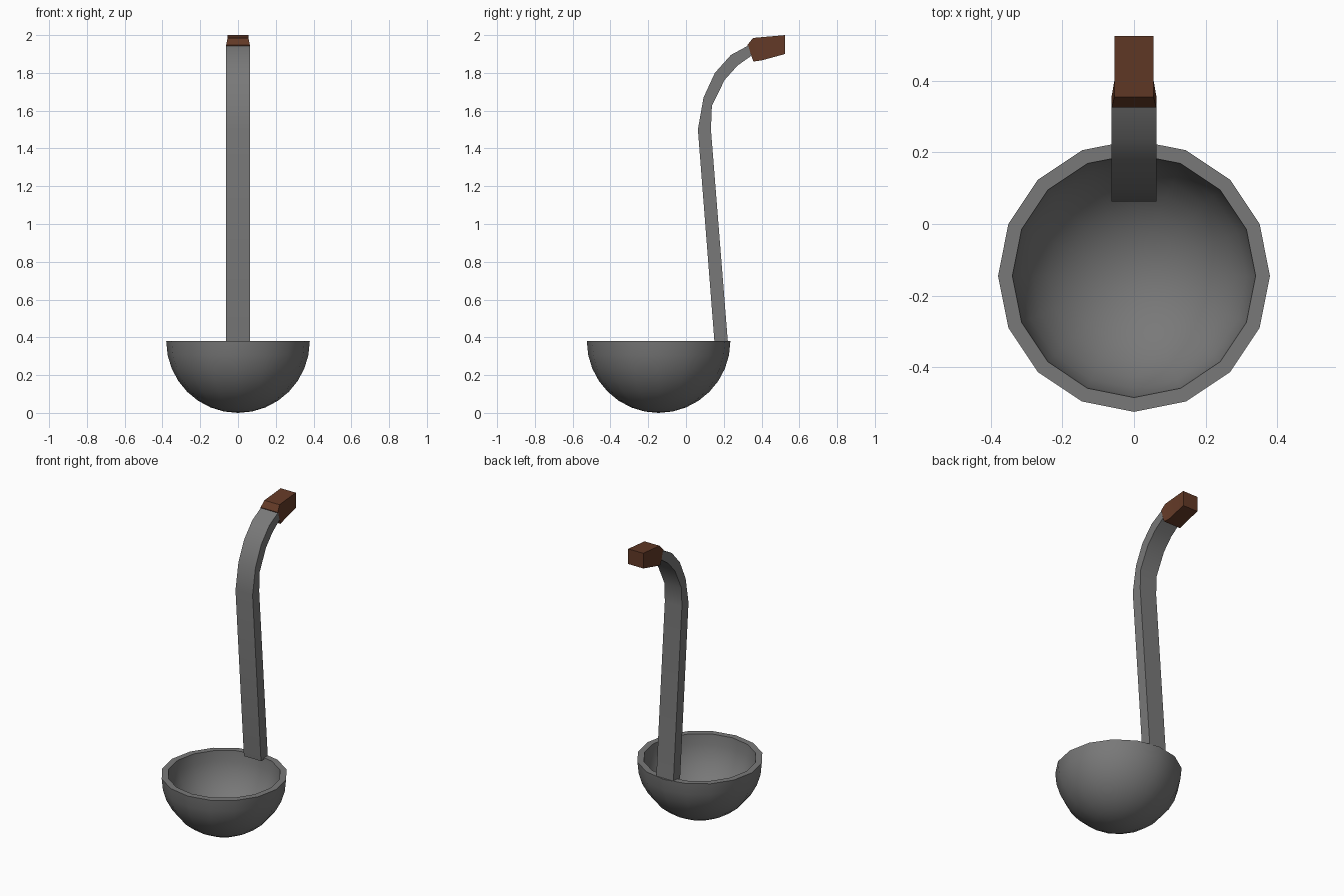
import bpy, bmesh, math

if "Cube" in bpy.data.objects:
    bpy.data.objects.remove(bpy.data.objects["Cube"])


def make_material(name, color):
    mat = bpy.data.materials.new(name)
    mat.diffuse_color = color
    mat.use_nodes = True
    mat.node_tree.nodes["Principled BSDF"].inputs["Base Color"].default_value = mat.diffuse_color
    return mat


STEEL = make_material("dark_steel", (0.19, 0.19, 0.19, 1))
WOOD = make_material("dark_wood", (0.125, 0.042, 0.02, 1))


def finish(bm, name, mat):
    bmesh.ops.recalc_face_normals(bm, faces=bm.faces)
    mesh = bpy.data.meshes.new(name)
    bm.to_mesh(mesh)
    bm.free()
    mesh.materials.append(mat)
    ob = bpy.data.objects.new(name, mesh)
    bpy.context.collection.objects.link(ob)
    bpy.ops.object.select_all(action='DESELECT')
    ob.select_set(True)
    bpy.context.view_layer.objects.active = ob
    bpy.ops.object.shade_smooth_by_angle(angle=math.radians(30))


def loft(name, sections, mat):
    """Sections: (outer y, outer z, inner y, inner z, half width)."""
    bm = bmesh.new()
    rings = [[bm.verts.new(p) for p in
              ((-w, ya, za), (w, ya, za), (w, yb, zb), (-w, yb, zb))]
             for ya, za, yb, zb, w in sections]
    for a, b in zip(rings, rings[1:]):
        for i in range(4):
            j = (i + 1) % 4
            bm.faces.new((a[i], a[j], b[j], b[i]))
    bm.faces.new(rings[0])
    bm.faces.new(rings[-1])
    finish(bm, name, mat)


# Bowl: thick half-sphere shell, lathed in 16 sides
R_OUT, R_IN, CY, STEPS = 0.38, 0.34, -0.145, 8
bm = bmesh.new()
angles = [math.pi / 2 * i / STEPS for i in range(STEPS + 1)]
profile = [(R_OUT * math.sin(a), R_OUT - R_OUT * math.cos(a)) for a in angles]
profile += [(R_IN * math.sin(a), R_OUT - R_IN * math.cos(a)) for a in reversed(angles)]
verts = [bm.verts.new((r, CY, z)) for r, z in profile]
edges = [bm.edges.new(pair) for pair in zip(verts, verts[1:])]
bmesh.ops.spin(bm, geom=verts + edges, cent=(0, CY, 0), axis=(0, 0, 1),
               angle=2 * math.pi, steps=16, use_duplicate=False)
bmesh.ops.remove_doubles(bm, verts=bm.verts, dist=0.0005)
finish(bm, "bowl", STEEL)

# Handle: flat bar that curves backwards at the top
W = 0.0625
loft("handle", [
    (0.151, 0.37, 0.222, 0.37, W),
    (0.063, 1.50, 0.132, 1.50, W),
    (0.093, 1.67, 0.137, 1.625, W),
    (0.153, 1.80, 0.204, 1.762, W),
    (0.238, 1.895, 0.272, 1.838, W),
    (0.33, 1.945, 0.345, 1.89, W),
], STEEL)

# Grip: wooden end cap
loft("grip", [
    (0.325, 1.948, 0.357, 1.86, W),
    (0.355, 1.985, 0.40, 1.866, 0.055),
    (0.525, 2.0, 0.525, 1.90, 0.055),
], WOOD)
